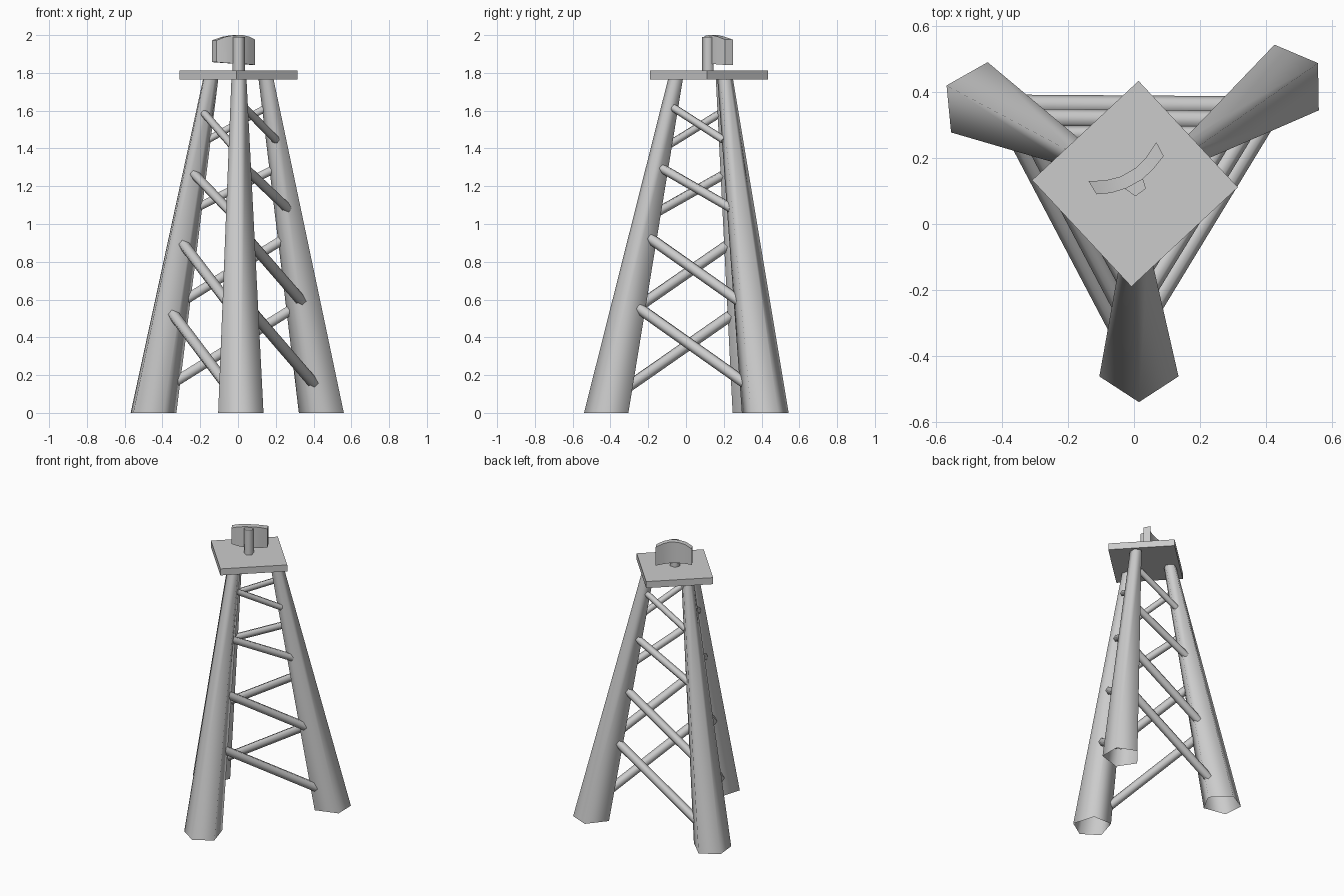
import bpy, bmesh, math
from mathutils import Vector, Matrix

if "Cube" in bpy.data.objects:
    bpy.data.objects.remove(bpy.data.objects["Cube"])


def make(name, verts, faces, smooth=True, angle=50):
    me = bpy.data.meshes.new(name)
    me.from_pydata([tuple(v) for v in verts], [], faces)
    bm = bmesh.new()
    bm.from_mesh(me)
    bmesh.ops.recalc_face_normals(bm, faces=bm.faces)
    bm.to_mesh(me)
    bm.free()
    ob = bpy.data.objects.new(name, me)
    bpy.context.collection.objects.link(ob)
    if smooth:
        bpy.context.view_layer.objects.active = ob
        ob.select_set(True)
        bpy.ops.object.shade_smooth_by_angle(angle=math.radians(angle))
        ob.select_set(False)
    return ob


def loft(name, lower, upper, caps=True, angle=50):
    n = len(lower)
    faces = [(i, (i + 1) % n, n + (i + 1) % n, n + i) for i in range(n)]
    if caps:
        faces += [tuple(range(n))[::-1], tuple(range(n, 2 * n))]
    return make(name, lower + upper, faces, angle=angle)


def ngon(cx, cy, z, r, n, rot):
    return [Vector((cx + r * math.cos(rot + math.tau * i / n),
                    cy + r * math.sin(rot + math.tau * i / n), z)) for i in range(n)]


# Legs: tapered five-sided tubes, first corner pointing outwards
section = [(0.13, 0), (0.052, 0.12), (-0.105, 0.073), (-0.105, -0.073), (0.052, -0.12)]
TOP = 1.775
legs = {
    "front": (Vector((0.015, -0.41, 0)), Vector((0.005, -0.05, TOP)), -90),
    "right": (Vector((0.450, 0.415, 0)), Vector((0.150, 0.205, TOP)), 34),
    "left": (Vector((-0.453, 0.36, 0)), Vector((-0.145, 0.195, TOP)), 152.5),
}
for key, (base, top, deg) in legs.items():
    turn = Matrix.Rotation(math.radians(deg), 3, 'Z')
    pts = [turn @ Vector((x, y, 0)) for x, y in section]
    loft(key + "_leg", [base + p for p in pts], [top + p * 0.33 for p in pts],
         caps=False, angle=80)


def axis_point(key, z):
    base, top, _ = legs[key]
    return base.lerp(top, z / TOP)


# Diagonal braces: four per side, high on one leg and low on the next
highs = [0.59, 0.95, 1.31, 1.63]
lows = [0.10, 0.55, 1.06, 1.42]
radii = [0.030, 0.029, 0.025, 0.021]
centre = Vector((0, 0.12, 0))
for a, b, drop in (("front", "right", 0), ("right", "left", 0), ("left", "front", 0.03)):
    for i, (hi, lo, r) in enumerate(zip(highs, lows, radii)):
        p, q = axis_point(a, hi - drop), axis_point(b, lo - drop)
        d = (q - p).normalized()
        out = d.cross(Vector((0, 0, 1))).normalized()
        mid = (p + q) / 2 - centre
        mid.z = 0
        if out.dot(mid) < 0:
            out = -out
        up = d.cross(out)
        shift = out * (0.012 if a == "right" else 0.018)
        p, q = p + shift + d * 0.03, q + shift - d * 0.05
        ring = [(out * math.cos(t) + up * math.sin(t)) * r
                for t in (math.tau * k / 6 for k in range(6))]
        loft(f"{a}_{b}_brace_{i + 1}", [p + v for v in ring], [q + v for v in ring], angle=65)

# Square platform set as a diamond
rot = math.radians(-2)
loft("platform", ngon(0.003, 0.122, 1.766, 0.312, 4, rot),
     ngon(0.003, 0.122, 1.813, 0.312, 4, rot))

# Post on the platform
rot = math.radians(-90)
loft("post", ngon(0.004, 0.118, 1.80, 0.034, 5, rot),
     ngon(0.004, 0.118, 1.99, 0.034, 5, rot), angle=80)

# Curved panel with an arched top: hollow side to the back left
back = [(-0.138, 0.130), (-0.088, 0.132), (-0.040, 0.144), (0.005, 0.170), (0.038, 0.203), (0.068, 0.248)]
front = [(-0.114, 0.090), (-0.070, 0.094), (-0.024, 0.108), (0.025, 0.135), (0.060, 0.168), (0.090, 0.206)]
tops = [1.972, 1.990, 1.999, 2.0, 1.992, 1.976]
bottoms = [1.857, 1.853, 1.850, 1.848, 1.845, 1.842]
verts, faces = [], []
for bk, fr, t, lo in zip(back, front, tops, bottoms):
    verts += [(*bk, lo), (*fr, lo), (*fr, t), (*bk, t)]
for c in range(len(back) - 1):
    for k in range(4):
        m = (k + 1) % 4
        faces.append((4 * c + k, 4 * c + m, 4 * c + 4 + m, 4 * c + 4 + k))
n = len(verts)
faces += [(0, 1, 2, 3), (n - 1, n - 2, n - 3, n - 4)]
make("curved_panel", verts, faces)
